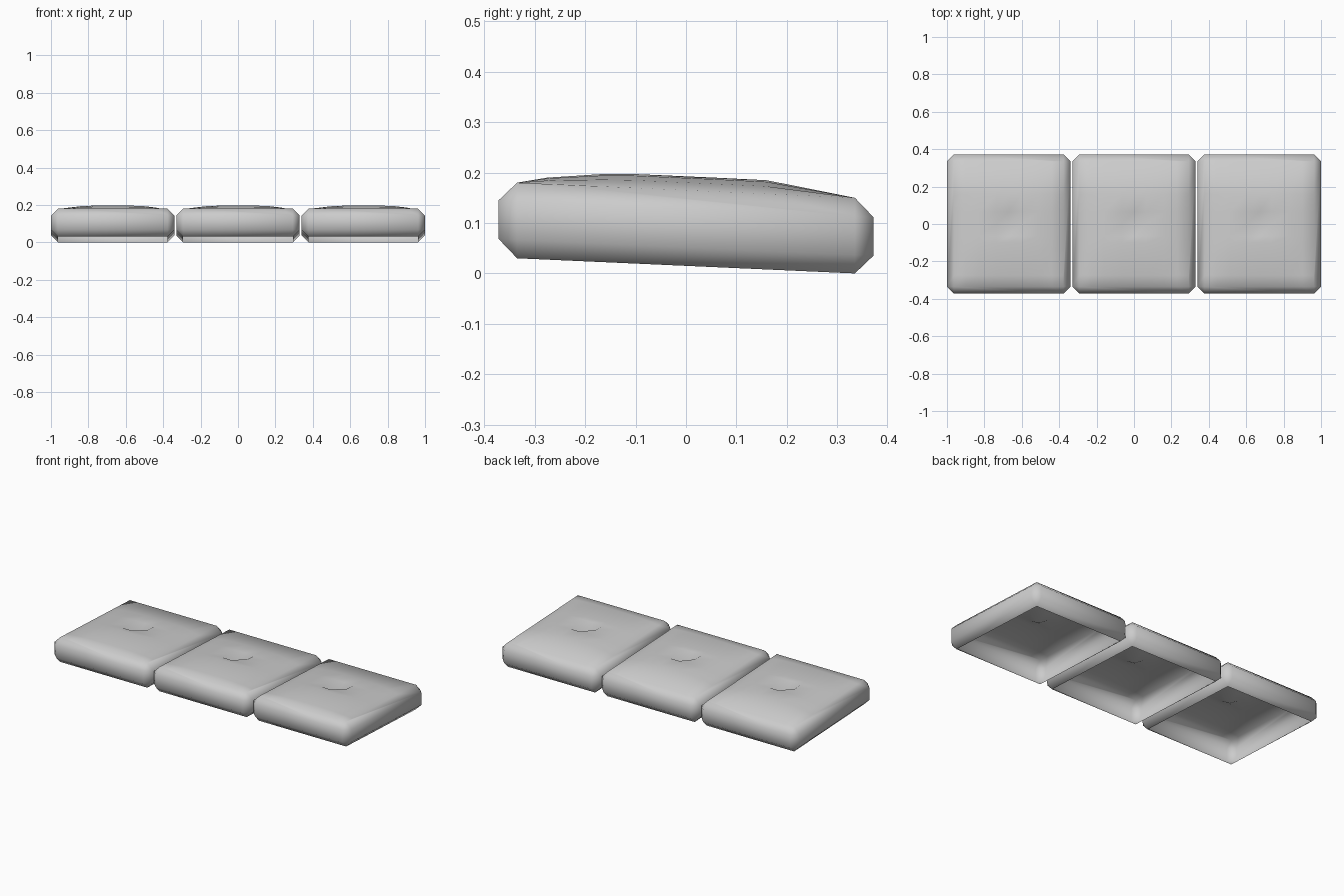
import bpy, bmesh

if "Cube" in bpy.data.objects:
    bpy.data.objects.remove(bpy.data.objects["Cube"])

# Cushion dimensions: half width / half depth of the flat panels, edge bevel, height
A, B, R, H = 0.293, 0.335, 0.037, 0.15
SLOPE = 0.0448

# Crown profiles across x and along y (position, rise 0..1)
PX = [(-A, 0), (-0.23, 0.55), (-0.16, 0.88), (-0.065, 1), (0, 1),
      (0.065, 1), (0.16, 0.88), (0.23, 0.55), (A, 0)]
PY = [(-B, 0), (-0.275, 0.46), (-0.165, 0.9), (-0.1, 1), (-0.065, 1), (0, 1),
      (0.065, 1), (0.16, 0.98), (B, 0)]


def make_cushion(name, cx):
    bm = bmesh.new()

    def vert(x, y, z):
        return bm.verts.new((x, y, z + 0.015 - SLOPE * y))

    # Domed top with a tufted dimple at its centre
    grid = []
    for y, fy in PY:
        row = []
        for x, fx in PX:
            dip = 0.04 if x == 0 and y == 0 else 0
            row.append(vert(x, y, H + 0.0275 * fx * fy - dip))
        grid.append(row)
    for j in range(len(PY) - 1):
        for i in range(len(PX) - 1):
            bm.faces.new((grid[j][i], grid[j][i + 1],
                          grid[j + 1][i + 1], grid[j + 1][i]))

    # Bevelled sides, open underneath
    corners = [(-A, -B), (A, -B), (A, B), (-A, B)]
    normals = [(0, -1), (1, 0), (0, 1), (-1, 0)]
    edges = [grid[0], [r[-1] for r in grid], grid[-1][::-1],
             [r[0] for r in grid][::-1]]
    base = [vert(x, y, 0) for x, y in corners]
    sides = []
    for k in range(4):
        nx, ny = normals[k]
        (x0, y0), (x1, y1) = corners[k], corners[(k + 1) % 4]
        dx, dy = nx * R, ny * R
        lo = [vert(x0 + dx, y0 + dy, R), vert(x1 + dx, y1 + dy, R)]
        hi = [vert(x0 + dx, y0 + dy, H - R), vert(x1 + dx, y1 + dy, H - R)]
        bm.faces.new((base[k], base[(k + 1) % 4], lo[1], lo[0]))
        bm.faces.new((lo[0], lo[1], hi[1], hi[0]))
        bm.faces.new([hi[0], hi[1]] + edges[k][::-1])
        sides.append((lo, hi))

    # Corner chamfers
    for k in range(4):
        n = (k + 1) % 4
        (lo, hi), (lo2, hi2) = sides[k], sides[n]
        bm.faces.new((lo[1], lo2[0], hi2[0], hi[1]))
        bm.faces.new((base[n], lo2[0], lo[1]))
        bm.faces.new((hi[1], hi2[0], edges[n][0]))

    for f in bm.faces:
        f.smooth = True
    me = bpy.data.meshes.new(name)
    bm.to_mesh(me)
    bm.free()
    ob = bpy.data.objects.new(name, me)
    ob.location.x = cx
    bpy.context.collection.objects.link(ob)


for label, cx in (("left", -0.67), ("middle", 0), ("right", 0.67)):
    make_cushion("seat_cushion_" + label, cx)
